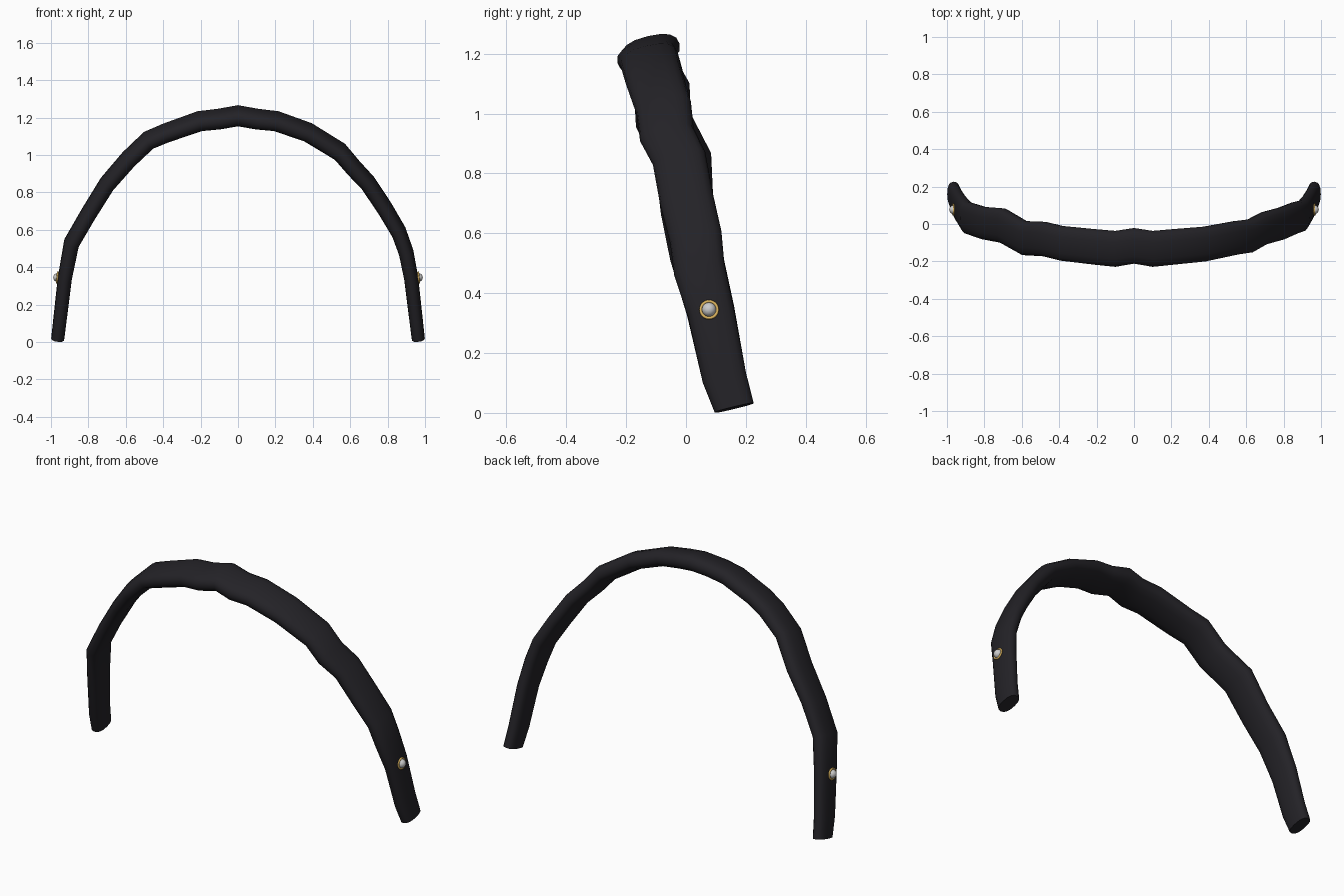
import bpy, bmesh, math
from mathutils import Vector

if "Cube" in bpy.data.objects:
    bpy.data.objects.remove(bpy.data.objects["Cube"])

def material(name, color):
    m = bpy.data.materials.new(name)
    m.diffuse_color = color
    m.use_nodes = True
    m.node_tree.nodes["Principled BSDF"].inputs["Base Color"].default_value = m.diffuse_color
    return m

black = material("black fabric", (0.017, 0.016, 0.02, 1))
gold = material("gold", (0.75, 0.48, 0.12, 1))
pearl = material("pearl", (0.8, 0.8, 0.82, 1))

# Band lies in a plane leaning forward towards the top
WIDE = Vector((0, 0.972, 0.236))

def on_plane(x, z, offset=0):
    return Vector((x, 0.165 - 0.243 * z, z)) + WIDE * offset

# Stations along the arch: x, z, sideways offset, half width, half thickness
stations = [
    (-0.964, 0.017, 0.000, 0.067, 0.035),
    (-0.952, 0.120, -0.008, 0.074, 0.036),
    (-0.926, 0.340, 0.000, 0.080, 0.038),
    (-0.890, 0.530, -0.003, 0.088, 0.042),
    (-0.800, 0.683, 0.005, 0.090, 0.042),
    (-0.700, 0.838, 0.030, 0.096, 0.043),
    (-0.585, 0.978, -0.003, 0.094, 0.045),
    (-0.478, 1.075, 0.016, 0.095, 0.046),
    (-0.385, 1.117, 0.003, 0.096, 0.046),
    (-0.205, 1.181, -0.001, 0.098, 0.048),
    (-0.100, 1.194, -0.008, 0.099, 0.049),
    (0.000, 1.207, 0.012, 0.098, 0.050),
    (0.100, 1.194, -0.008, 0.099, 0.049),
    (0.205, 1.181, -0.001, 0.098, 0.048),
    (0.375, 1.121, 0.000, 0.096, 0.047),
    (0.545, 1.015, 0.008, 0.093, 0.046),
    (0.620, 0.930, -0.003, 0.092, 0.044),
    (0.695, 0.845, 0.018, 0.090, 0.043),
    (0.785, 0.712, 0.010, 0.090, 0.042),
    (0.860, 0.585, 0.010, 0.088, 0.041),
    (0.899, 0.480, -0.004, 0.086, 0.040),
    (0.926, 0.340, 0.000, 0.078, 0.038),
    (0.952, 0.120, -0.008, 0.074, 0.036),
    (0.964, 0.017, 0.000, 0.067, 0.035),
]

def build_band(sides=16):
    bm = bmesh.new()
    rings = []
    for i, (x, z, off, w, t) in enumerate(stations):
        a = stations[max(i - 1, 0)]
        b = stations[min(i + 1, len(stations) - 1)]
        tangent = (on_plane(b[0], b[1]) - on_plane(a[0], a[1])).normalized()
        thick = WIDE.cross(tangent).normalized()
        ring = []
        for k in range(sides):
            ang = 2 * math.pi * k / sides
            c, s = math.cos(ang), math.sin(ang)
            # rounded strap section, slightly boxier than an ellipse
            u = math.copysign(abs(c) ** 0.8, c) * w
            v = math.copysign(abs(s) ** 0.8, s) * t
            ring.append(bm.verts.new(on_plane(x, z, off) + WIDE * u + thick * v))
        rings.append(ring)
    for r, q in zip(rings, rings[1:]):
        for k in range(sides):
            n = (k + 1) % sides
            bm.faces.new((r[k], r[n], q[n], q[k]))
    bm.faces.new(rings[0])
    bm.faces.new(rings[-1])
    bmesh.ops.recalc_face_normals(bm, faces=bm.faces)
    me = bpy.data.meshes.new("band")
    bm.to_mesh(me)
    bm.free()
    ob = bpy.data.objects.new("band", me)
    bpy.context.collection.objects.link(ob)
    bpy.context.view_layer.objects.active = ob
    ob.select_set(True)
    finish(ob, "band", black)

def finish(ob, name, mat):
    ob.name = name
    ob.data.materials.append(mat)
    bpy.ops.object.shade_smooth_by_angle(angle=math.radians(50))
    ob.select_set(False)

build_band()

# Pearl stud in a gold ring on each outer side
for side, label in ((1, "right"), (-1, "left")):
    tilt = (0, side * math.radians(84), 0)
    bpy.ops.mesh.primitive_torus_add(major_radius=0.028, minor_radius=0.005,
                                     major_segments=24, minor_segments=8,
                                     location=(side * 0.966, 0.077, 0.345), rotation=tilt)
    finish(bpy.context.object, label + "_stud_ring", gold)
    bpy.ops.mesh.primitive_uv_sphere_add(segments=20, ring_count=12, radius=0.024,
                                         location=(side * 0.964, 0.077, 0.345), rotation=tilt)
    finish(bpy.context.object, label + "_stud_pearl", pearl)
